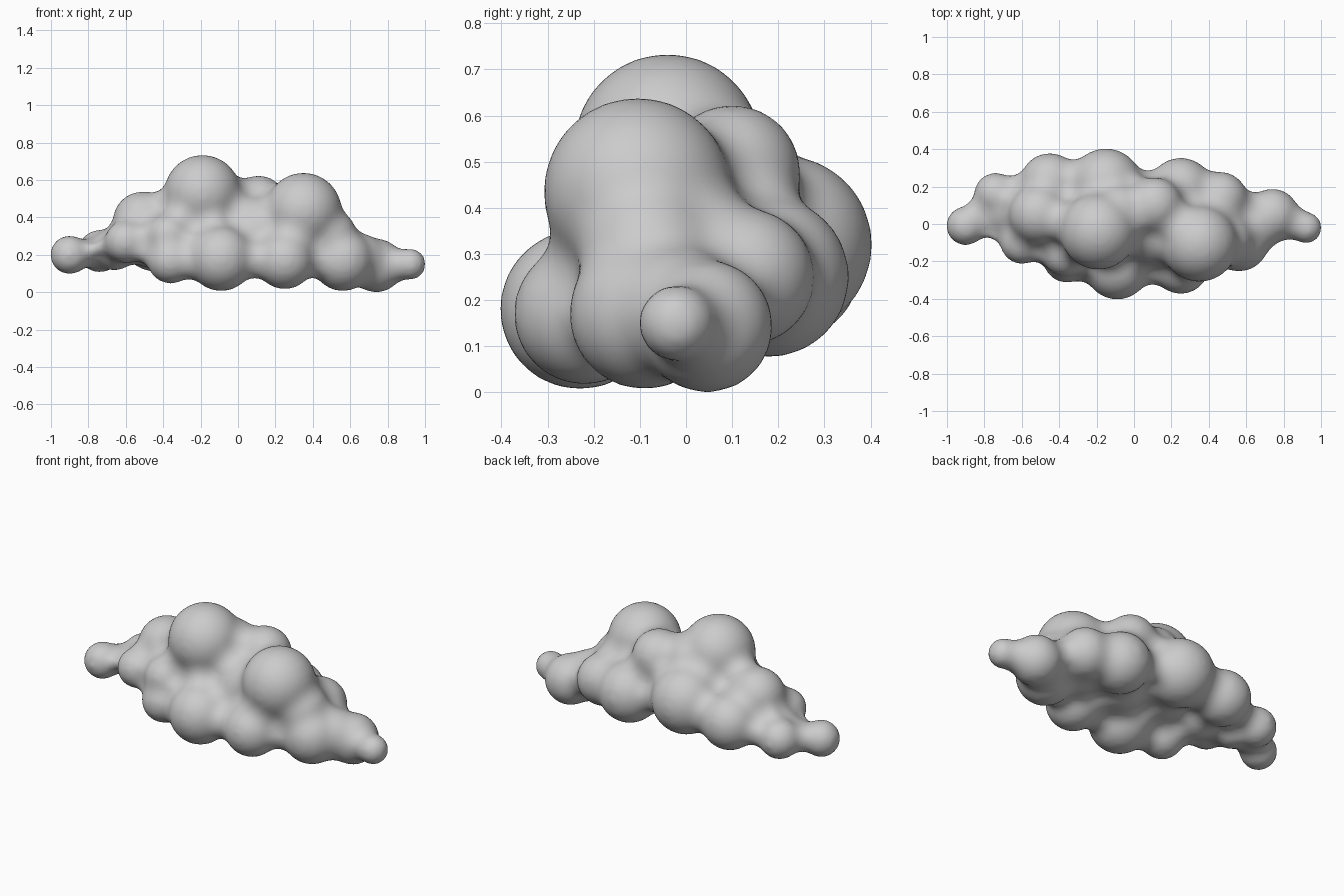
import bpy, bmesh
from mathutils import Matrix

cube = bpy.data.objects.get("Cube")
if cube:
    bpy.data.objects.remove(cube, do_unlink=True)

grey = bpy.data.materials.new("cloud grey")
grey.use_nodes = True
COLOUR = (0.6, 0.6, 0.6, 1)
grey.diffuse_color = COLOUR
grey.node_tree.nodes["Principled BSDF"].inputs["Base Color"].default_value = COLOUR

# Puffs: x, y, z, radius
crown = [(-.19, -.04, .53, .20), (.35, -.105, .435, .20), (.11, .10, .475, .145),
         (-.08, .06, .48, .15)]
front = [(-.09, -.23, .18, .17), (.25, -.22, .17, .15), (.56, -.09, .17, .16),
         (-.37, -.16, .30, .115), (-.36, -.19, .17, .12), (-.60, -.10, .27, .11)]
back = [(-.15, .21, .32, .19), (.25, .18, .25, .17), (.46, .13, .25, .145),
        (-.45, .22, .27, .155), (-.74, .16, .22, .11), (-.51, .05, .38, .155)]
ends = [(-.90, -.01, .20, .10), (-.79, .06, .21, .075), (.74, .045, .143, .14),
        (.65, -.01, .17, .14), (.84, .02, .15, .08), (.92, -.02, .15, .08)]
core = [(-.20, 0, .33, .17), (.10, -.02, .31, .20), (.40, 0, .28, .18),
        (.48, -.08, .30, .15), (-.45, 0, .27, .14), (-.66, .05, .23, .11)]

# Puffs are swollen, fused, then shrunk back, which leaves wide soft valleys
SWELL = 0.07
bm = bmesh.new()
for x, y, z, r in crown + front + back + ends + core:
    bmesh.ops.create_icosphere(bm, subdivisions=4, radius=r + SWELL,
                               matrix=Matrix.Translation((x, y, z)))
mesh = bpy.data.meshes.new("cloud")
bm.to_mesh(mesh)
bm.free()
mesh.materials.append(grey)
cloud = bpy.data.objects.new("cloud", mesh)
bpy.context.collection.objects.link(cloud)


def fuse(voxel):
    mod = cloud.modifiers.new("fuse", 'REMESH')
    mod.mode = 'VOXEL'
    mod.voxel_size = voxel
    mod.use_smooth_shade = True


def soften(steps):
    mod = cloud.modifiers.new("soften", 'SMOOTH')
    mod.factor = 0.5
    mod.iterations = steps


fuse(0.012)
soften(8)
# Shrink slightly less than the swelling, since softening also draws the skin in
shrink = cloud.modifiers.new("shrink", 'DISPLACE')
shrink.strength = 0.005 - SWELL
shrink.mid_level = 0
fuse(0.016)
soften(10)
